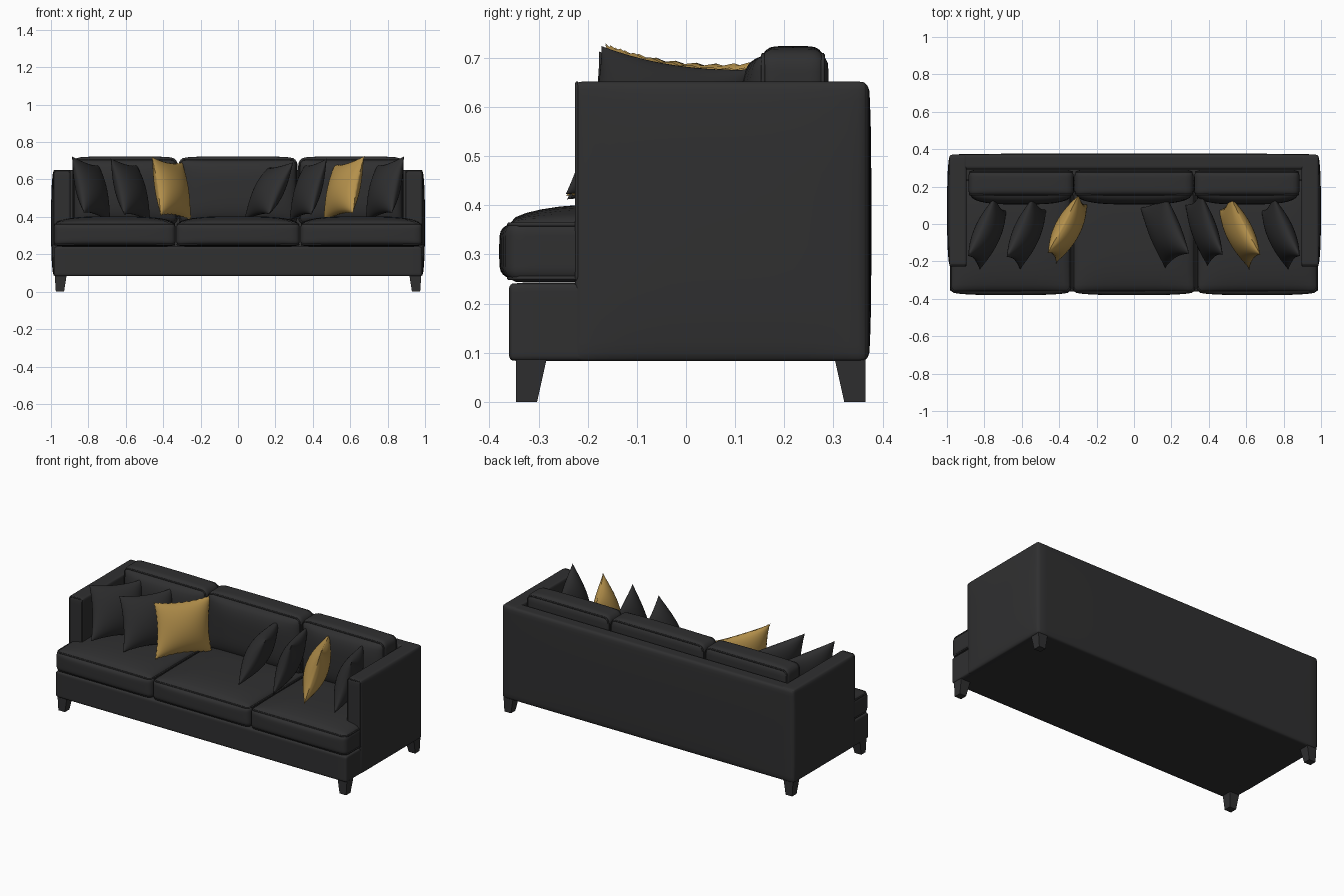
import bpy, bmesh, math
from mathutils import Vector

if "Cube" in bpy.data.objects:
    bpy.data.objects.remove(bpy.data.objects["Cube"])

def material(name, rgb):
    m = bpy.data.materials.new(name)
    m.diffuse_color = (*rgb, 1)
    m.use_nodes = True
    m.node_tree.nodes["Principled BSDF"].inputs["Base Color"].default_value = m.diffuse_color
    return m

CHARCOAL = material("charcoal fabric", (0.029, 0.029, 0.030))
GOLD = material("gold fabric", (0.48, 0.295, 0.075))

def finish(bm, name, mat, angle=40):
    bmesh.ops.recalc_face_normals(bm, faces=bm.faces)
    me = bpy.data.meshes.new(name)
    bm.to_mesh(me)
    bm.free()
    me.materials.append(mat)
    ob = bpy.data.objects.new(name, me)
    bpy.context.collection.objects.link(ob)
    bpy.ops.object.select_all(action='DESELECT')
    ob.select_set(True)
    bpy.context.view_layer.objects.active = ob
    bpy.ops.object.shade_smooth_by_angle(angle=math.radians(angle))
    return ob

def soft_box(name, lo, hi, r, bulge=((0, 0), (0, 0), (0, 0)), cuts=17):
    """Rounded box; bulge gives (low side, high side) swelling per axis."""
    lo, hi = Vector(lo), Vector(hi)
    mid, half = (lo + hi) / 2, (hi - lo) / 2
    bm = bmesh.new()
    bmesh.ops.create_cube(bm, size=2)
    bmesh.ops.subdivide_edges(bm, edges=bm.edges, cuts=cuts, use_grid_fill=True)
    for v in bm.verts:
        u = Vector([math.sin(c * math.pi / 2) for c in v.co])  # denser near edges
        p = Vector([u[i] * half[i] for i in range(3)])
        core = Vector([max(-half[i] + r, min(half[i] - r, p[i])) for i in range(3)])
        d = p - core
        if d.length > 1e-6:
            p = core + d.normalized() * r
        f = [1 - c ** 4 for c in u]
        for i in range(3):
            b = bulge[i][1] if u[i] > 0 else bulge[i][0]
            p[i] += b * u[i] * f[(i + 1) % 3] * f[(i + 2) % 3]
        v.co = mid + p
    return finish(bm, name, CHARCOAL)

def piping(name, a0, a1, b0, b1, level, flat_axis, r=0.03, thick=0.0045):
    """Thin cord around a rounded rectangle lying across the given axis."""
    pts = []
    for k, (ca, cb) in enumerate([(a1 - r, b1 - r), (a0 + r, b1 - r), (a0 + r, b0 + r), (a1 - r, b0 + r)]):
        for s in range(6):
            t = (k + s / 5) * math.pi / 2
            a, b = ca + r * math.cos(t), cb + r * math.sin(t)
            pts.append((a, b, level) if flat_axis == 'z' else (a, level, b))
    cu = bpy.data.curves.new(name, 'CURVE')
    cu.dimensions = '3D'
    cu.bevel_depth = thick
    cu.bevel_resolution = 1
    sp = cu.splines.new('POLY')
    sp.points.add(len(pts) - 1)
    for p, co in zip(sp.points, pts):
        p.co = (*co, 1)
    sp.use_cyclic_u = True
    cu.materials.append(CHARCOAL)
    ob = bpy.data.objects.new(name, cu)
    bpy.context.collection.objects.link(ob)
    bpy.ops.object.select_all(action='DESELECT')
    ob.select_set(True)
    bpy.context.view_layer.objects.active = ob
    bpy.ops.object.convert(target='MESH')

def pillow(name, x, y, z, yaw, lean, roll, mat, w=0.175, h=0.158, t=0.066, fringe=False, n=24):
    """Throw pillow, drawn for the left side and mirrored when x > 0."""
    a, b, r = map(math.radians, (yaw, lean, roll))
    N = Vector((math.cos(a) * math.cos(b), -math.sin(a) * math.cos(b), math.sin(b)))
    W0 = Vector((math.sin(a), math.cos(a), 0))
    H0 = N.cross(W0)
    W = W0 * math.cos(r) - H0 * math.sin(r)
    H = H0 * math.cos(r) + W0 * math.sin(r)
    side = 1 if x < 0 else -1
    bm = bmesh.new()
    rim = {}

    def vert(i, j, s):
        edge = i in (0, n) or j in (0, n)
        if edge and (i, j) in rim:
            return rim[i, j]
        u, v = (math.sin((2 * k / n - 1) * math.pi / 2) for k in (i, j))
        pu = u * (1 - 0.11 * (1 - v * v))
        pv = v * (1 - 0.11 * (1 - u * u))
        if fringe and edge and (i + j) % 2:
            pu, pv = pu * 1.035, pv * 1.035
        d = s * t * max(0, (1 - u * u) * (1 - v * v)) ** 0.55
        p = W * (pu * w) + H * (pv * h) + N * d
        bv = bm.verts.new((x + side * p.x, y + p.y, z + p.z))
        if edge:
            rim[i, j] = bv
        return bv

    for s in (1, -1):
        g = [[vert(i, j, s) for j in range(n + 1)] for i in range(n + 1)]
        for i in range(n):
            for j in range(n):
                bm.faces.new((g[i][j], g[i + 1][j], g[i + 1][j + 1], g[i][j + 1]))
    finish(bm, name, mat, 60)

# Frame: base, back panel and two arms
soft_box("base", (-0.985, -0.36, 0.083), (0.985, 0.365, 0.242), 0.012)
soft_box("back_frame", (-0.985, 0.292, 0.083), (0.985, 0.372, 0.65), 0.016, ((0, 0), (0, 0.005), (0, 0)))
for s, label in ((-1, "left"), (1, "right")):
    xs = sorted((s * 0.895, s * 0.987))
    swell = (0.012, 0) if s < 0 else (0, 0.012)
    soft_box(label + "_arm", (xs[0], -0.226, 0.083), (xs[1], 0.368, 0.652), 0.012, (swell, (0, 0), (0, 0)))
    # Cord around the front panel of the arm
    piping(label + "_arm_piping", xs[0] + 0.004, xs[1] - 0.004, 0.245, 0.648, -0.222, 'y', r=0.012, thick=0.004)

# Tapered legs at the four corners
for sx, lx in ((-1, "left"), (1, "right")):
    for sy, ly, ye in ((-1, "front", 0.346), (1, "back", 0.365)):
        bm = bmesh.new()
        bmesh.ops.create_cube(bm, size=1)
        for v in bm.verts:
            top = v.co.z > 0
            wx, wy = (0.064, 0.063) if top else (0.044, 0.043)
            out = 0.98 if top else 0.974
            v.co = (sx * (out - wx * (v.co.x * sx < 0)),
                    sy * (ye - wy * (v.co.y * sy < 0)),
                    0.09 if top else 0)
        finish(bm, f"{ly}_{lx}_leg", CHARCOAL, 20)

# Three seat cushions and three back cushions
seats = (("left", -0.985, -0.334), ("middle", -0.33, 0.33), ("right", 0.334, 0.985))
for label, x0, x1 in seats:
    soft_box(label + "_seat_cushion", (x0, -0.366, 0.243), (x1, 0.24, 0.37), 0.028,
             ((0, 0), (0.014, 0), (0, 0.033)))
    for z in (0.252, 0.361):
        piping(label + "_seat_piping", x0 + 0.006, x1 - 0.006, -0.36, 0.23, z, 'z')
backs = (("left", -0.885, -0.322), ("middle", -0.318, 0.318), ("right", 0.322, 0.885))
for label, x0, x1 in backs:
    soft_box(label + "_back_cushion", (x0, 0.145, 0.36), (x1, 0.29, 0.714), 0.035,
             ((0, 0), (0.04, 0), (0, 0.01)))
    for y in (0.157, 0.278):
        piping(label + "_back_piping", x0 + 0.008, x1 - 0.008, 0.37, 0.706, y, 'y')

# Throw pillows leaning toward each arm
pillow("left_outer_pillow", -0.785, -0.05, 0.55, 22, 16, 8, CHARCOAL)
pillow("left_inner_pillow", -0.575, -0.05, 0.545, 22, 17, 6, CHARCOAL)
pillow("left_gold_pillow", -0.355, -0.025, 0.55, 27, 12, 5, GOLD, fringe=True)
pillow("right_inner_pillow", 0.165, -0.035, 0.54, 20, 28, 5, CHARCOAL)
pillow("right_middle_pillow", 0.375, -0.03, 0.545, 18, 18, 6, CHARCOAL, t=0.058)
pillow("right_gold_pillow", 0.565, -0.045, 0.55, 25, 16, 8, GOLD, fringe=True)
pillow("right_outer_pillow", 0.785, -0.05, 0.55, 22, 16, 8, CHARCOAL)
